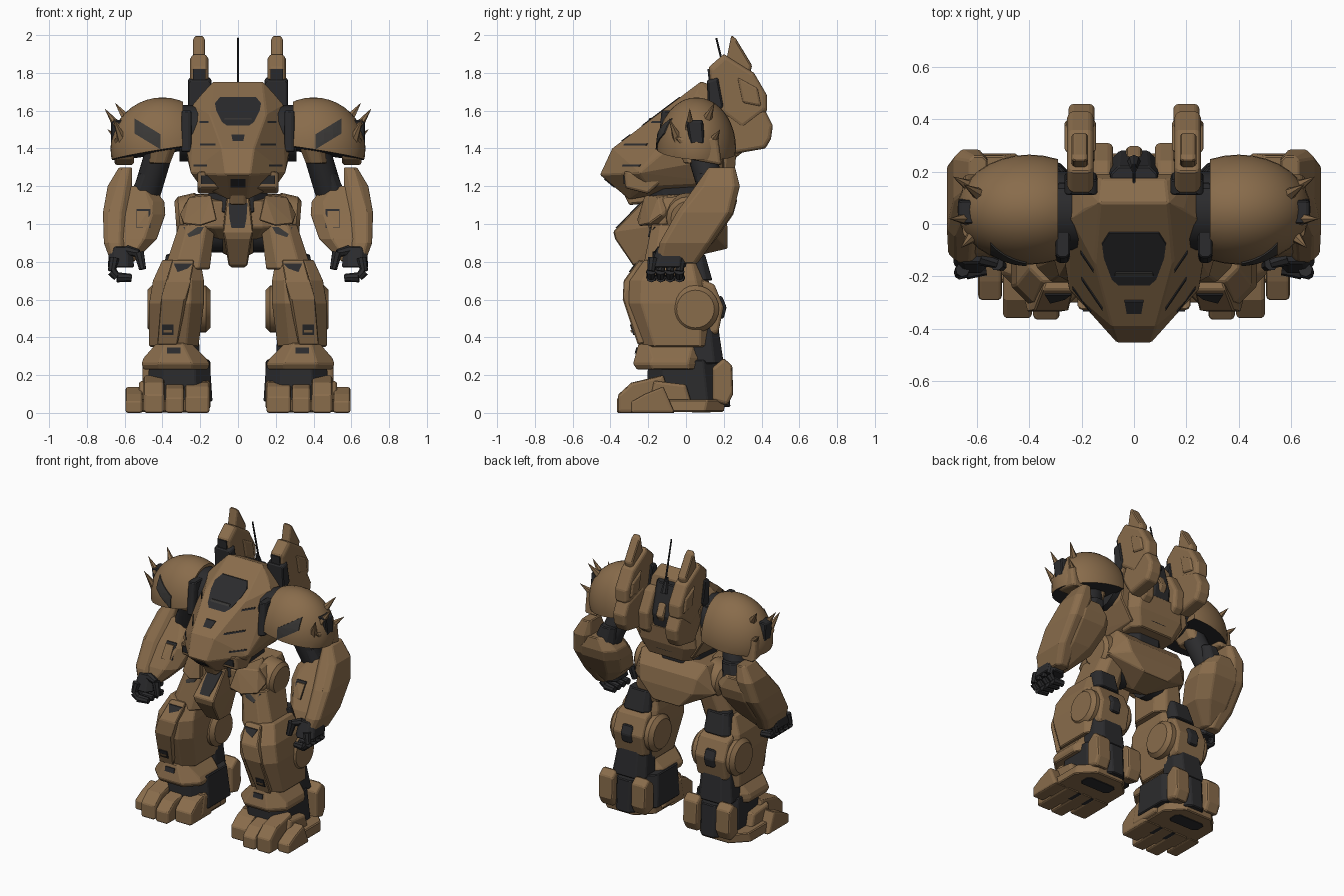
import bpy
import bmesh
from math import radians
from mathutils import Matrix, Vector
from mathutils.bvhtree import BVHTree

default_cube = bpy.data.objects.get("Cube")
if default_cube:
    bpy.data.objects.remove(default_cube, do_unlink=True)


def make_material(name, red, green, blue):
    material = bpy.data.materials.new(name)
    material.use_nodes = True
    colour = (red, green, blue, 1)
    material.diffuse_color = colour
    material.node_tree.nodes["Principled BSDF"].inputs["Base Color"].default_value = colour
    return material


TAN = make_material("tan_armour", .25, .15, .071)
DARK = make_material("charcoal_metal", .024, .024, .026)
CHIP = make_material("grey_chipped_paint", .04, .038, .036)
surfaces = {}


def finish(name, bm, materials, mirror=True, bevel=.006, smooth=False):
    """Turn a bmesh in world coordinates into an object, mirrored if paired."""
    bmesh.ops.recalc_face_normals(bm, faces=bm.faces)
    surfaces[name] = BVHTree.FromBMesh(bm)
    mesh = bpy.data.meshes.new(name)
    bm.to_mesh(mesh)
    bm.free()
    for material in materials:
        mesh.materials.append(material)
    obj = bpy.data.objects.new(name, mesh)
    bpy.context.collection.objects.link(obj)
    if smooth:
        bpy.ops.object.select_all(action="DESELECT")
        obj.select_set(True)
        bpy.context.view_layer.objects.active = obj
        bpy.ops.object.shade_smooth_by_angle(angle=radians(35))
    if bevel:
        modifier = obj.modifiers.new("Bevel", "BEVEL")
        modifier.width = bevel
        modifier.segments = 1
        modifier.limit_method = "ANGLE"
    if mirror:
        obj.modifiers.new("Mirror", "MIRROR")


def hull(name, points, material=TAN, centre=False, bevel=.006):
    """Faceted armour shell; centre shells get their other half from the points."""
    bm = bmesh.new()
    for x, y, z in points:
        bm.verts.new((x, y, z))
        if centre and x:
            bm.verts.new((-x, y, z))
    bmesh.ops.convex_hull(bm, input=bm.verts)
    spare = [v for v in bm.verts if not v.link_faces]
    bmesh.ops.delete(bm, geom=spare, context="VERTS")
    bmesh.ops.dissolve_limit(bm, angle_limit=radians(2), verts=bm.verts, edges=bm.edges)
    finish(name, bm, [material], not centre, bevel)


def rings(name, levels, material=TAN, centre=False, chamfer=.25):
    """Shell through level rectangles (x0, x1, y0, y1, z) with cut corners."""
    points = []
    for x0, x1, y0, y1, z in levels:
        c = chamfer * min(x1 - x0, y1 - y0)
        for x, inner_x in ((x0, x0 + c), (x1, x1 - c)):
            for y, inner_y in ((y0, y0 + c), (y1, y1 - c)):
                points += [(x, inner_y, z), (inner_x, y, z)]
    hull(name, points, material, centre)


def slab(name, x0, x1, profile, material=TAN, centre=False, edge=.015):
    """Side profile (y, z) given width, with chamfered flanks."""
    cy = sum(p[0] for p in profile) / len(profile)
    cz = sum(p[1] for p in profile) / len(profile)
    points = []
    for y, z in profile:
        points += [(x0 + edge, y, z), (x1 - edge, y, z)]
        ny, nz = y + (cy - y) * .12, z + (cz - z) * .12
        points += [(x0, ny, nz), (x1, ny, nz)]
    hull(name, points, material, centre)


def rod(name, start, end, r1, r2, material=DARK, sides=8, mirror=True, bevel=0):
    start, end = Vector(start), Vector(end)
    axis = end - start
    matrix = Matrix.Translation((start + end) / 2) @ axis.to_track_quat("Z", "Y").to_matrix().to_4x4()
    bm = bmesh.new()
    bmesh.ops.create_cone(bm, cap_ends=True, segments=sides, radius1=r1, radius2=r2,
                          depth=axis.length, matrix=matrix)
    finish(name, bm, [material], mirror, bevel, smooth=True)


def decal(name, target, outline, material=DARK, centre=False):
    """Thin plate laid on the front of a finished part, outline in (x, z)."""
    points = []
    for x, z in outline:
        hit = surfaces[target].ray_cast(Vector((x, -2, z)), Vector((0, 1, 0)))[0]
        if hit:
            points += [(x, hit.y - .007, z), (x, hit.y + .002, z)]
    hull(name, points, material, centre, bevel=0)


def rect(x, z, width, height):
    return [(x + i * width / 2, z + j * height / 2) for i in (-1, 1) for j in (-1, 1)]


# Torso, cockpit and nose
hull("torso_hull", [
    (.13, .08, 1.755), (.12, .17, 1.72), (.15, -.153, 1.579), (.085, -.39, 1.4),
    (.19, .06, 1.69), (.24, .02, 1.63), (.24, .2, 1.6), (.27, -.12, 1.38), (.27, .2, 1.35),
    (.25, -.25, 1.27), (.065, -.455, 1.26), (.05, -.3, 1.13),
    (.2, -.2, 1.2), (.19, .2, 1.22)], centre=True)
decal("cockpit_glass", "torso_hull",
      [(.095, 1.672), (.122, 1.64), (.115, 1.6), (.085, 1.54), (.06, 1.522)], centre=True)
decal("cockpit_brace", "cockpit_glass", [(.07, 1.562), (.075, 1.552)], CHIP, centre=True)
decal("nose_window", "torso_hull", [(.036, 1.475), (.028, 1.44)], centre=True)
decal("chin_sensor", "torso_hull", rect(0, 1.215, .08, .045), centre=True)
for label, x, z, width in (("upper", .18, 1.54, .05), ("middle", .16, 1.42, .08),
                           ("lower", .2, 1.31, .07)):
    decal(label + "_hull_chip", "torso_hull", rect(x, z, width, .01))
slab("chin_gun_housing", .085, .215, [(-.33, 1.28), (-.32, 1.19), (-.2, 1.16), (-.1, 1.25)])
decal("chin_gun_slot", "chin_gun_housing", rect(.15, 1.235, .09, .045))
slab("chin_block", -.045, .045, [(-.34, 1.18), (-.3, 1.1), (-.2, 1.11), (-.2, 1.2)], centre=True)
rings("waist", [(-.16, .16, -.19, .15, 1.24), (-.15, .15, -.21, .15, 1.06)], DARK, True)
rings("back_core", [(-.09, .09, .1, .22, 1.7), (-.1, .1, .1, .28, 1.5),
                    (-.1, .1, .1, .24, 1.24)], DARK, True)
slab("back_rib", .08, .165, [(.12, 1.67), (.24, 1.63), (.31, 1.5), (.3, 1.38), (.2, 1.3), (.12, 1.3)])
slab("spine_lump", -.03, .03, [(.15, 1.6), (.26, 1.58), (.3, 1.5), (.26, 1.44)], centre=True)
rings("lower_back_plate", [(-.21, .21, .05, .27, 1.42), (-.22, .22, .05, .26, 1.3),
                           (-.17, .17, .05, .22, 1.19)], TAN, True)
rod("antenna", (0, .24, 1.66), (0, .16, 1.985), .007, .005, mirror=False)
rod("antenna_foot", (0, .24, 1.64), (0, .21, 1.74), .025, .012, mirror=False)

# Back launchers with fins
slab("launcher_pod", .155, .255, [
    (.12, 1.83), (.2, 1.9), (.36, 1.8), (.43, 1.68), (.43, 1.6), (.3, 1.5), (.14, 1.62)])
slab("launcher_base", .15, .25, [
    (.24, 1.66), (.42, 1.6), (.46, 1.52), (.45, 1.45), (.42, 1.4), (.25, 1.37), (.17, 1.5)])
slab("launcher_fin", .175, .238, [(.24, 2), (.265, 1.98), (.35, 1.84), (.33, 1.76), (.21, 1.85)])
decal("launcher_muzzle", "launcher_pod", rect(.205, 1.74, .068, .16))
slab("launcher_frame", .14, .265, [(.11, 1.76), (.17, 1.78), (.2, 1.62), (.12, 1.55)], DARK)
slab("launcher_bracket", .145, .265, [(.27, 1.78), (.38, 1.72), (.4, 1.62), (.3, 1.64)])

# Pelvis and groin guard
hull("pelvis", [
    (.12, -.2, 1.12), (.26, -.12, 1.14), (.31, -.08, 1.05), (.28, -.14, .99),
    (.13, -.2, .98), (.25, .13, 1.16), (.31, .12, .97), (.22, .2, 1.08), (.2, .22, .98),
    (.1, .22, .87), (.05, .05, .83)], centre=True)
hull("groin_guard", [
    (.06, -.21, 1.14), (.08, -.385, .96), (.07, -.375, .92), (.05, -.28, .78),
    (.04, -.14, .77), (.08, -.1, 1)], centre=True)
decal("groin_panel", "groin_guard", [(.05, 1.11), (.045, 1.03), (.035, .98)], centre=True)
hull("hip_plate", [(.14, -.22, 1.15), (.26, -.15, 1.14), (.31, -.13, 1.05), (.29, -.2, 1),
                   (.2, -.25, .99), (.11, -.26, 1.02), (.2, 0, 1.16), (.2, 0, 1)])

# Legs
rod("hip_joint", (.08, 0, .96), (.24, 0, .96), .11, .11, sides=16)
rod("hip_cover", (.2, .01, 1.04), (.33, .01, 1.03), .13, .11, TAN, 20, bevel=.02)
rings("thigh", [(.12, .31, -.18, .12, 1), (.15, .39, -.23, .07, .76)])
decal("thigh_chip", "thigh", [(.18, .985), (.29, .985), (.26, .93), (.2, .95)], CHIP)
rings("lower_leg", [(.2, .4, -.22, .08, .81), (.18, .45, -.3, .12, .7),
                    (.18, .47, -.31, .15, .58), (.21, .47, -.23, .14, .35)])
hull("shin_guard", [
    (.23, -.25, .81), (.35, -.25, .81), (.25, -.33, .7), (.38, -.33, .7),
    (.28, -.335, .6), (.41, -.335, .6), (.32, -.255, .36), (.43, -.255, .36),
    (.3, -.1, .78), (.38, -.1, .4)])
decal("knee_patch", "shin_guard", [(.24, .79), (.34, .79), (.32, .745), (.265, .765)])
decal("shin_vent", "shin_guard", rect(.372, .44, .06, .055))
decal("shin_vent_bar", "shin_vent", rect(.372, .432, .045, .012), TAN)
rod("knee_disc", (.145, .05, .55), (.48, .05, .55), .125, .125, TAN, 24, bevel=.025)
rings("knee_hinge", [(.22, .38, 0, .1, .84), (.21, .41, 0, .14, .7)], DARK)
rings("calf_pistons", [(.21, .43, 0, .17, .46), (.2, .46, 0, .2, .26)], DARK)
slab("calf_plate", .2, .43, [(.08, .71), (.15, .68), (.2, .56), (.17, .42), (.1, .4)])
slab("calf_latch", .28, .36, [(.1, .6), (.19, .62), (.215, .56), (.2, .5), (.1, .5)], DARK)

# Feet
rings("ankle_cuff", [(.25, .43, -.25, .08, .37), (.17, .5, -.26, .1, .29),
                     (.15, .51, -.28, .1, .26), (.16, .5, -.26, .1, .23)])
decal("ankle_light", "ankle_cuff", rect(.34, .33, .07, .03))
rings("ankle", [(.15, .47, -.2, .17, .28), (.135, .48, -.21, .2, .06)], DARK)
rings("sole", [(.17, .56, -.26, .21, .07), (.16, .57, -.26, .2, .006)], TAN)
for number, y in enumerate((-.12, .08)):
    rings("sole_slot_%d" % number, [(.25, .48, y - .05, y + .05, .007),
                                    (.25, .48, y - .05, y + .05, .001)], DARK)
for label, x, width, front, top in (
        ("inner", .215, .13, -.3, .14), ("middle", .335, .1, -.365, .13),
        ("wide", .445, .11, -.36, .16), ("outer", .55, .09, -.29, .1)):
    slab(label + "_toe", x - width / 2, x + width / 2, [
        (front, 0), (front, top * .6), (front + .07, top), (-.12, top + .04), (-.06, 0)], edge=.008)
for label, x in (("inner", .2), ("outer", .45)):
    slab(label + "_heel_guard", x - .055, x + .055, [
        (.14, .06), (.22, .04), (.25, .1), (.245, .25), (.2, .29), (.14, .24)])
    slab(label + "_ankle_block", x - .055, x + .075, [
        (-.2, .02), (.04, .02), (.0, .15), (-.17, .17)])
rings("heel_box", [(.25, .4, .1, .22, .25), (.25, .4, .1, .235, .03)], DARK)

# Shoulder pads, domed, with a dark underside and a painted chip
bm = bmesh.new()
bmesh.ops.create_uvsphere(bm, u_segments=32, v_segments=20, radius=1)
bmesh.ops.transform(bm, verts=bm.verts, matrix=Matrix.Translation((.4, .055, 1.4))
                    @ Matrix.Diagonal((.275, .21, .27, 1)))
for spot, normal in (((.29, 0, 0), (1, 0, 0)), ((.45, .05, 1.375), (.16, .06, 1))):
    bmesh.ops.bisect_plane(bm, geom=bm.verts[:] + bm.edges[:] + bm.faces[:],
                           plane_co=spot, plane_no=normal, clear_inner=True)
    bmesh.ops.holes_fill(bm, edges=[e for e in bm.edges if e.is_boundary])
bmesh.ops.recalc_face_normals(bm, faces=bm.faces)
for face in bm.faces:
    face.material_index = int(face.normal.z < -.85)
finish("shoulder_pad", bm, [TAN, DARK], bevel=0, smooth=True)
decal("shoulder_chip", "shoulder_pad",
      [(.41 + i * .023, 1.435 + i * .014 + j * .02) for i in range(7) for j in (-2, -1, 0, 1, 2)
       if i + abs(j) > 1], CHIP)
slab("shoulder_side_slot", .6, .672, [(0, 1.55), (.09, 1.55), (.1, 1.42), (.02, 1.42)], DARK)
rod("shoulder_joint", (.2, .05, 1.48), (.31, .05, 1.48), .15, .15, sides=16)
rings("shoulder_clamp", [(.245, .3, -.13, .16, 1.6), (.245, .3, -.15, .16, 1.38)], DARK)
for label, base, tip in (("top", (.57, .1, 1.53), (.65, .15, 1.64)),
                         ("side", (.61, .02, 1.48), (.705, .02, 1.61)),
                         ("front", (.6, -.03, 1.42), (.66, -.09, 1.56)),
                         ("rear", (.6, .13, 1.42), (.69, .18, 1.5))):
    rod(label + "_spike", base, tip, .035, .001, TAN, 6)
slab("shoulder_rim", .55, .655, [(-.06, 1.46), (.17, 1.46), (.19, 1.31), (.03, 1.34)])

# Arms
rod("upper_arm", (.4, .06, 1.44), (.49, .15, 1.14), .075, .075, sides=12)
rings("elbow", [(.41, .52, .05, .22, 1.27), (.42, .58, .07, .24, 1.14)], DARK)
rings("upper_arm_plate", [(.32, .46, -.05, .15, 1.42), (.36, .47, -.01, .15, 1.32)])
rings("forearm", [(.46, .62, .08, .26, 1.2), (.39, .68, .03, .27, 1.12),
                  (.385, .7, -.03, .25, 1.05), (.43, .7, -.11, .16, .92),
                  (.55, .67, -.15, .05, .8)])
rings("forearm_shell", [(.56, .63, .12, .26, 1.3), (.56, .69, .06, .285, 1.2),
                        (.59, .715, -.05, .25, 1.06), (.6, .71, -.14, .14, .9),
                        (.58, .67, -.16, .06, .79)])
decal("forearm_slot", "forearm", rect(.5, 1.03, .075, .1))
decal("forearm_panel", "forearm_slot", rect(.505, 1.025, .06, .085), TAN)

# Hands with curled fingers
rings("palm", [(.56, .68, -.15, .01, .88), (.55, .69, -.19, 0, .77)], DARK)
for number in range(4):
    y = -.175 + number * .05
    joints = [(.655, y, .82), (.668, y - .01, .75), (.64, y - .01, .718), (.565, y, .715)]
    for bone in range(3):
        rod("finger_%d_bone_%d" % (number, bone), joints[bone], joints[bone + 1], .027, .021)
for label, a, b in (("base", (.59, -.13, .86), (.525, -.15, .845)),
                    ("tip", (.525, -.15, .85), (.505, -.16, .76))):
    rod("thumb_" + label, a, b, .028, .02)
